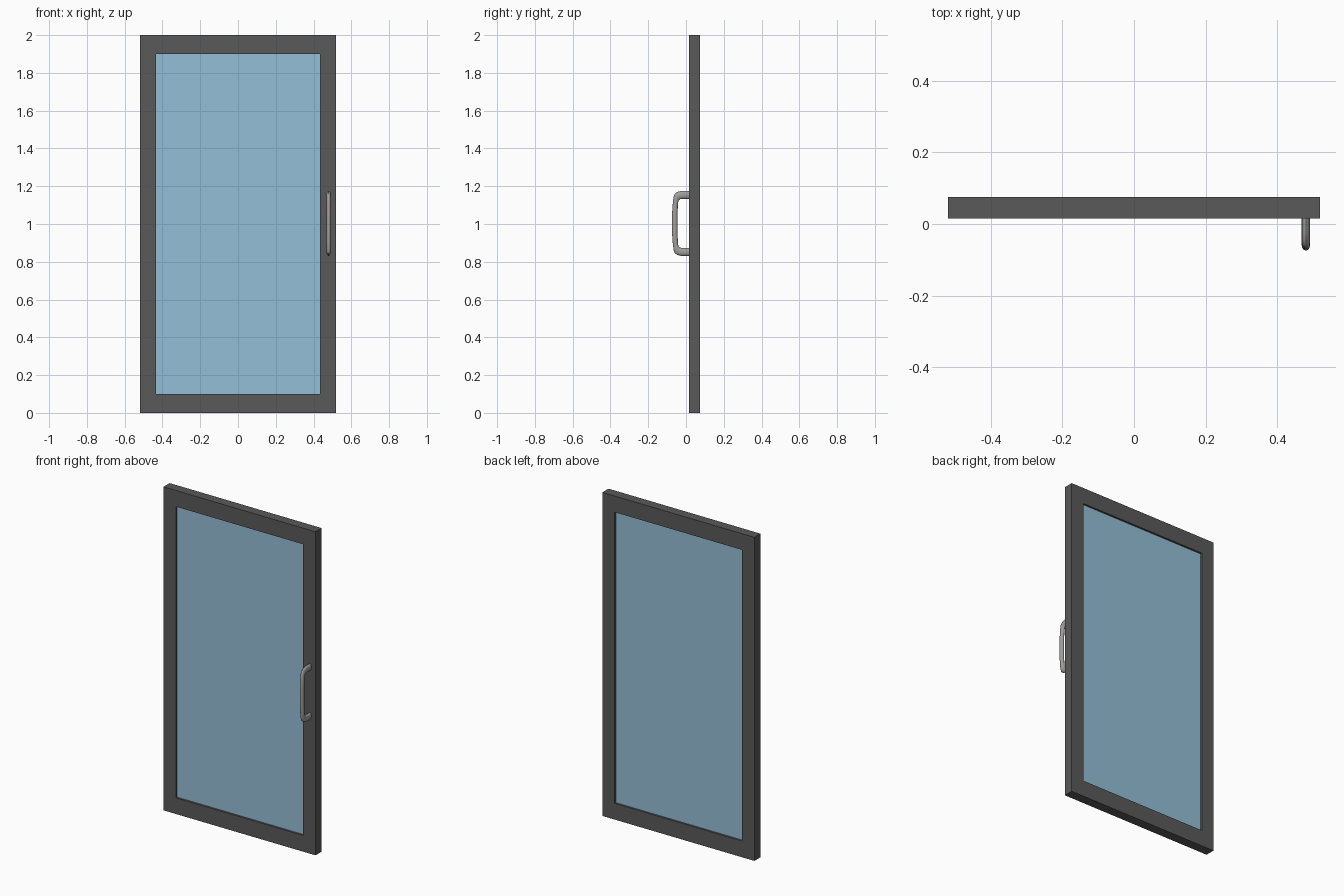
import bpy, bmesh, math

if "Cube" in bpy.data.objects:
    bpy.data.objects.remove(bpy.data.objects["Cube"])


def material(name, color):
    m = bpy.data.materials.new(name)
    m.diffuse_color = (*color, 1)
    m.use_nodes = True
    m.node_tree.nodes["Principled BSDF"].inputs["Base Color"].default_value = m.diffuse_color
    return m


def finish(bm, name, mat):
    bmesh.ops.recalc_face_normals(bm, faces=bm.faces[:])
    mesh = bpy.data.meshes.new(name)
    bm.to_mesh(mesh)
    bm.free()
    mesh.materials.append(mat)
    ob = bpy.data.objects.new(name, mesh)
    bpy.context.collection.objects.link(ob)
    return ob


def bridge(bm, a, b):
    n = len(a)
    for i in range(n):
        j = (i + 1) % n
        bm.faces.new((a[i], a[j], b[j], b[i]))


dark = material("dark_frame", (0.1, 0.1, 0.1))
blue = material("glass_blue", (0.30, 0.52, 0.68))
metal = material("handle_metal", (0.36, 0.34, 0.34))

FRONT, BACK = 0.015, 0.075
OUT_X, IN_X, RAIL = 0.52, 0.435, 0.10

# door frame: one mitred rectangular ring
bm = bmesh.new()


def rect(hx, z0, z1, y):
    return [bm.verts.new((x, y, z)) for x, z in
            ((-hx, z0), (hx, z0), (hx, z1), (-hx, z1))]


loops = [rect(OUT_X, 0, 2, FRONT), rect(OUT_X, 0, 2, BACK),
         rect(IN_X, RAIL, 2 - RAIL, BACK), rect(IN_X, RAIL, 2 - RAIL, FRONT)]
for k in range(4):
    bridge(bm, loops[k], loops[(k + 1) % 4])
finish(bm, "door_frame", dark)

# glass pane, slightly recessed on both sides
bm = bmesh.new()
bmesh.ops.create_cube(bm, size=1)
for v in bm.verts:
    v.co = (v.co.x * 2 * IN_X, 0.045 + v.co.y * 0.036, 1 + v.co.z * (2 - 2 * RAIL))
finish(bm, "glass_pane", blue)

# pull handle: oval sections between an outer and an inner (y, z) profile
HX, HW, MID, SIDES = 0.48, 0.0115, 1.003, 16
outer = [(0.016, 0.172), (-0.025, 0.172), (-0.045, 0.167), (-0.061, 0.156),
         (-0.066, 0.138), (-0.070, 0.105), (-0.074, 0.05)]
inner = [(0.016, 0.130), (-0.022, 0.130), (-0.031, 0.128), (-0.038, 0.122),
         (-0.041, 0.114), (-0.043, 0.095), (-0.045, 0.05)]
pairs = [(o, i) for o, i in zip(outer, inner)]
pairs += [((o[0], -o[1]), (i[0], -i[1])) for o, i in reversed(pairs)]
bm = bmesh.new()
rings = []
for (oy, oz), (iy, iz) in pairs:
    ring = []
    for s in range(SIDES):
        a = 2 * math.pi * s / SIDES
        c = math.cos(a) / 2
        y = (oy + iy) / 2 + c * (oy - iy)
        z = (oz + iz) / 2 + c * (oz - iz)
        ring.append(bm.verts.new((HX + HW * math.sin(a), y, MID + z)))
    rings.append(ring)
for a, b in zip(rings, rings[1:]):
    bridge(bm, a, b)
bm.faces.new(rings[0])
bm.faces.new(rings[-1])
handle = finish(bm, "pull_handle", metal)
bpy.context.view_layer.objects.active = handle
handle.select_set(True)
bpy.ops.object.shade_smooth_by_angle(angle=math.radians(35))
